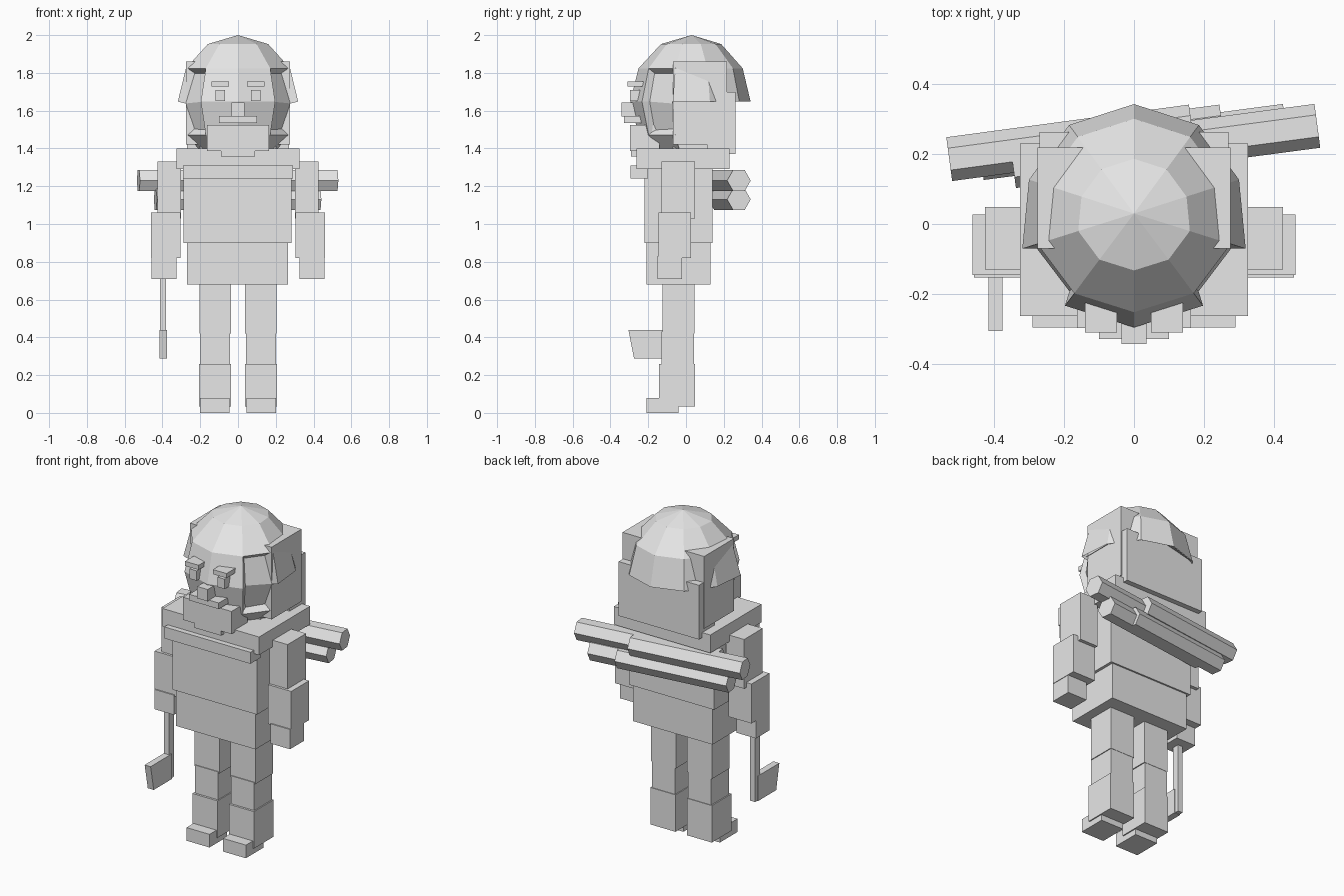
import bpy, bmesh, math
from mathutils import Vector

if "Cube" in bpy.data.objects:
    bpy.data.objects.remove(bpy.data.objects["Cube"])

grey = bpy.data.materials.new("light_grey")
grey.diffuse_color = (0.8, 0.8, 0.8, 1)
grey.use_nodes = True
grey.node_tree.nodes["Principled BSDF"].inputs["Base Color"].default_value = grey.diffuse_color


def finish(name, bm):
    bmesh.ops.recalc_face_normals(bm, faces=bm.faces)
    me = bpy.data.meshes.new(name)
    bm.to_mesh(me)
    bm.free()
    me.materials.append(grey)
    ob = bpy.data.objects.new(name, me)
    bpy.context.collection.objects.link(ob)
    return ob


def box(name, x, y, z):
    """Box from (min, max) ranges."""
    bm = bmesh.new()
    bmesh.ops.create_cube(bm, size=1)
    for v in bm.verts:
        v.co = [r[0] if c < 0 else r[1] for c, r in zip(v.co, (x, y, z))]
    return finish(name, bm)


def pair(name, x, y, z):
    """The same box on both sides of x = 0."""
    box("left_" + name, x, y, z)
    box("right_" + name, (-x[1], -x[0]), y, z)


def prism(name, ring, offset):
    """Closed solid from a polygon pushed along an offset."""
    bm = bmesh.new()
    a = [bm.verts.new(p) for p in ring]
    b = [bm.verts.new(Vector(p) + Vector(offset)) for p in ring]
    bm.faces.new(a)
    bm.faces.new(b)
    n = len(ring)
    for i in range(n):
        bm.faces.new((a[i], a[(i + 1) % n], b[(i + 1) % n], b[i]))
    return finish(name, bm)


# Legs and feet
pair("thigh", (0.037, 0.205), (-0.125, 0.045), (0.42, 0.70))
pair("knee", (0.043, 0.2), (-0.13, 0.043), (0.25, 0.43))
pair("shin", (0.038, 0.207), (-0.143, 0.047), (0.035, 0.26))
pair("foot", (0.045, 0.2), (-0.21, -0.04), (0, 0.08))

# Body
box("hips", (-0.27, 0.265), (-0.21, 0.13), (0.68, 0.93))
box("torso", (-0.288, 0.282), (-0.22, 0.14), (0.9, 1.3))
box("chest_band", (-0.29, 0.29), (-0.295, -0.2), (1.24, 1.31))
box("shoulder_yoke", (-0.325, 0.325), (-0.262, 0.23), (1.29, 1.4))

# Arms
pair("upper_arm", (0.303, 0.425), (-0.13, 0.048), (1.03, 1.33))
pair("forearm", (0.305, 0.46), (-0.145, 0.027), (0.82, 1.06))
pair("hand", (0.325, 0.457), (-0.152, -0.02), (0.71, 0.83))

# Hand axe
box("axe_handle", (-0.413, -0.38), (-0.12, -0.075), (0.29, 0.75))
prism("axe_blade", [(-0.415, -0.305, 0.44), (-0.415, -0.1, 0.44),
                    (-0.415, -0.1, 0.287), (-0.415, -0.275, 0.287)], (0.04, 0, 0))


# Six-sided logs carried on the back
def log(name, start, end, z):
    p, q = Vector((*start, z)), Vector((*end, z))
    axis = q - p
    side = Vector((-axis.y, axis.x, 0)).normalized()
    ring = [p + 0.063 * (math.cos(i * math.pi / 3) * side
                         + math.sin(i * math.pi / 3) * Vector((0, 0, 1))) for i in range(6)]
    prism(name, ring, axis)


log("upper_log_outer", (-0.527, 0.185), (0.165, 0.278), 1.23)
log("upper_log_inner", (-0.345, 0.165), (0.523, 0.28), 1.23)
log("lower_log_outer", (-0.437, 0.188), (0.252, 0.278), 1.13)
log("lower_log_inner", (-0.32, 0.18), (0.433, 0.28), 1.13)

# Head block, neck and hanging back panel
box("head_block", (-0.275, 0.275), (-0.07, 0.218), (1.42, 1.86))
box("neck", (-0.2, 0.2), (-0.07, 0.12), (1.38, 1.44))
box("back_panel", (-0.27, 0.27), (0.11, 0.262), (1.37, 1.7))

# Faceted dome: ten sides, thirty degree rings, lower back cut away
N, CY, CZ = 10, 0.03, 1.648
bm = bmesh.new()
rings = []
for k in range(-2, 3):
    lat = k * math.pi / 6
    ring = []
    for i in range(N):
        a = 2 * math.pi * i / N
        s, c = math.sin(a), -math.cos(a)
        rx = 0.335 if c < 0 else 0.315
        ry = 0.325 if c < 0 else 0.312
        ring.append(bm.verts.new((rx * s * math.cos(lat), CY + ry * c * math.cos(lat),
                                  CZ + 0.352 * math.sin(lat))))
    rings.append(ring)
for lo, hi in zip(rings, rings[1:]):
    for i in range(N):
        j = (i + 1) % N
        bm.faces.new((lo[i], lo[j], hi[j], hi[i]))
top = bm.verts.new((0, CY, 2.0))
for i in range(N):
    bm.faces.new((rings[-1][i], rings[-1][(i + 1) % N], top))
bmesh.ops.recalc_face_normals(bm, faces=bm.faces)
cut = [f for f in bm.faces
       if f.calc_center_median().z < CZ and f.calc_center_median().y > -0.07]
bmesh.ops.delete(bm, geom=cut, context='FACES')
# Recessed slots beside the face
slots = []
for f in bm.faces:
    m = f.calc_center_median()
    if abs(m.z - CZ) < 0.12 and m.y < -0.07 and abs(m.x) > 0.15:
        slots.append(f)
bmesh.ops.inset_region(bm, faces=slots, thickness=0.025, depth=-0.035)
# Flat bottom
res = bmesh.ops.bisect_plane(bm, geom=bm.verts[:] + bm.edges[:] + bm.faces[:],
                             plane_co=(0, 0, 1.4), plane_no=(0, 0, -1), clear_outer=True)
finish("dome", bm)

# Sloping underside of the dome overhang
bm = bmesh.new()
apex = bm.verts.new((0, CY, 1.87))
rim = []
for i in range(2, 9):
    a = 2 * math.pi * i / N
    rim.append(bm.verts.new((0.313 * math.sin(a), CY - 0.311 * math.cos(a), CZ)))
for p, q in zip(rim, rim[1:]):
    bm.faces.new((p, q, apex))
finish("dome_underside", bm)

# Plate closing the dome bottom under the chin
prism("dome_base", [(-0.19, -0.06, 1.4), (-0.12, -0.15, 1.4), (0.12, -0.15, 1.4),
                    (0.19, -0.06, 1.4)], (0, 0, 0.03))

# Face
pair("brow", (0.048, 0.14), (-0.31, -0.22), (1.727, 1.755))
pair("eye", (0.07, 0.118), (-0.297, -0.22), (1.65, 1.71))
box("nose", (-0.035, 0.035), (-0.342, -0.25), (1.57, 1.642))
box("moustache", (-0.1, 0.1), (-0.328, -0.22), (1.535, 1.572))
box("beard", (-0.163, 0.163), (-0.296, -0.14), (1.387, 1.525))
box("beard_tip", (-0.09, 0.09), (-0.292, -0.24), (1.357, 1.39))
